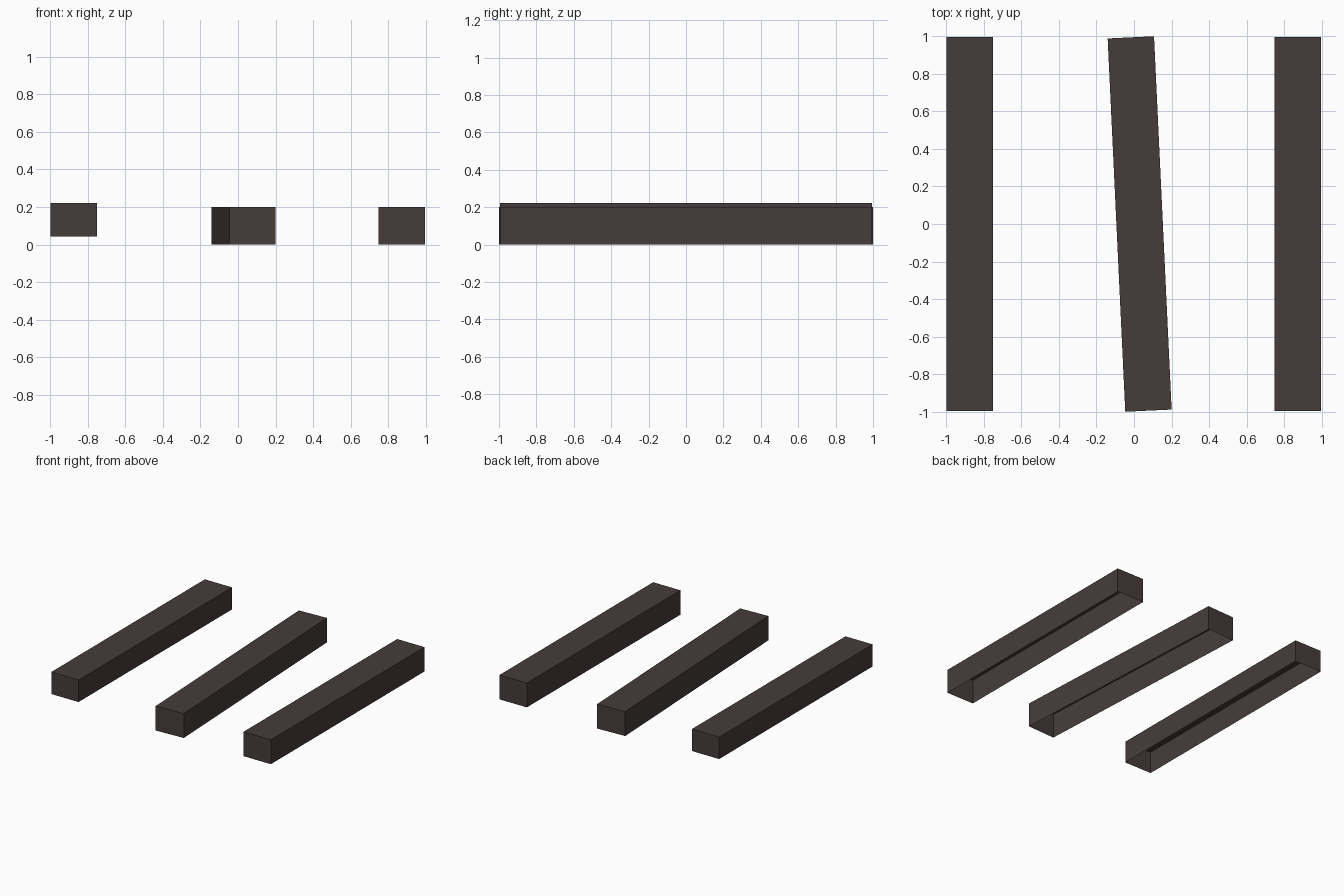
import bpy
import bmesh
from math import radians
from mathutils import Matrix

cube = bpy.data.objects.get("Cube")
if cube:
    bpy.data.objects.remove(cube, do_unlink=True)

# Dark weathered wood
COLOUR = (0.062, 0.045, 0.044, 1)
wood = bpy.data.materials.new("dark_wood")
wood.use_nodes = True
wood.diffuse_color = COLOUR
bsdf = next(n for n in wood.node_tree.nodes if n.type == "BSDF_PRINCIPLED")
bsdf.inputs["Base Color"].default_value = COLOUR

WIDTH, LENGTH = 0.247, 1.988


def beam(name, x, bottom, height, turn=0):
    """Long box, open underneath, turned about its own upright axis."""
    bm = bmesh.new()
    bmesh.ops.create_cube(bm, size=1, matrix=Matrix.Diagonal((WIDTH, LENGTH, height, 1)))
    bm.normal_update()
    underside = [f for f in bm.faces if f.normal.z < -0.5]
    bmesh.ops.delete(bm, geom=underside, context="FACES_ONLY")
    mesh = bpy.data.meshes.new(name)
    bm.to_mesh(mesh)
    bm.free()
    mesh.materials.append(wood)
    obj = bpy.data.objects.new(name, mesh)
    obj.location = (x, 0, bottom + height / 2)
    obj.rotation_euler.z = radians(turn)
    bpy.context.collection.objects.link(obj)


# Three loose sleepers: one raised and thinner, one slightly askew
beam("right_sleeper", -0.873, 0.043, 0.18)
beam("middle_sleeper", 0.03, 0, 0.2, turn=2.7)
beam("left_sleeper", 0.87, 0, 0.2)
